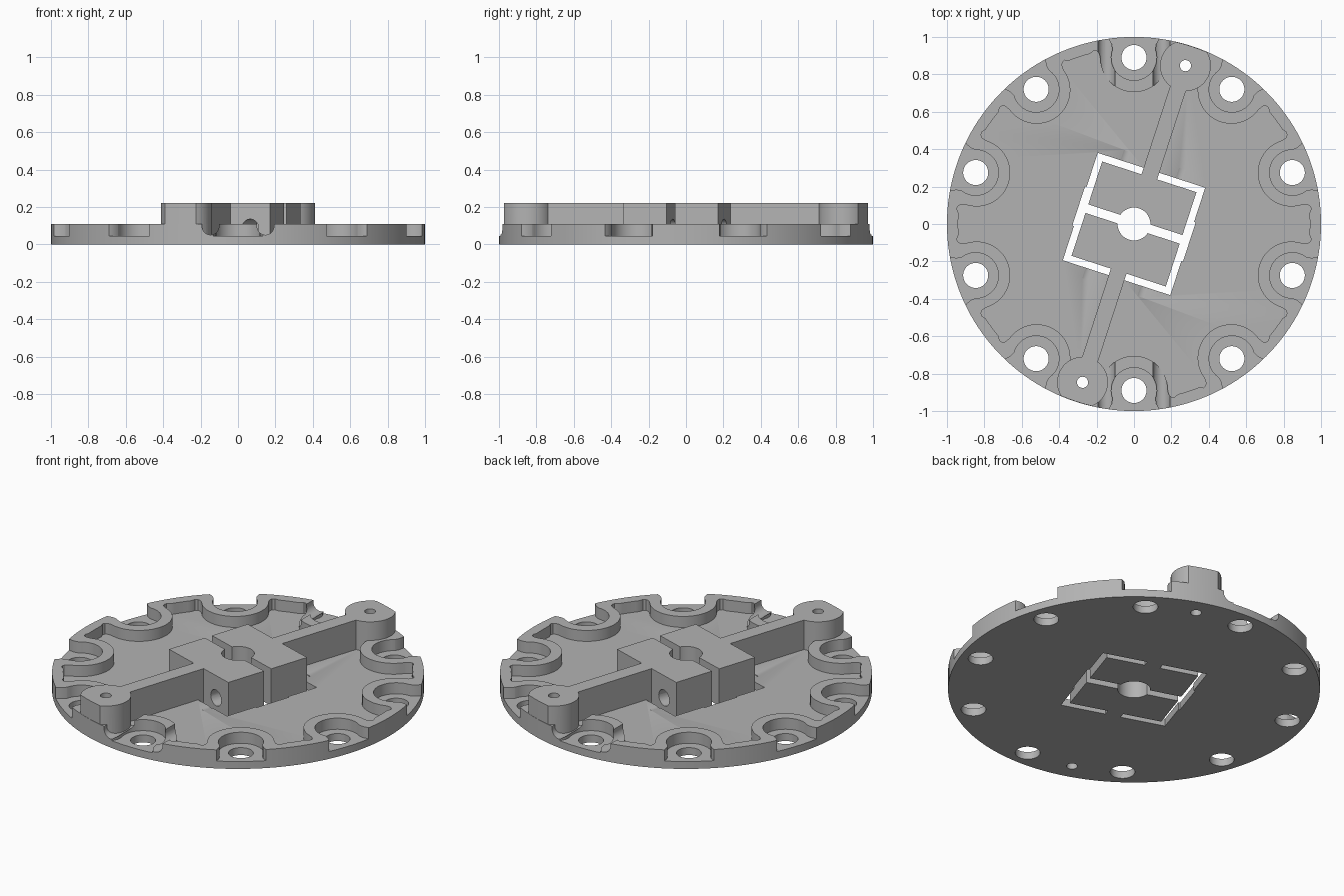
import bpy, math
from mathutils import Matrix

if "Cube" in bpy.data.objects:
    bpy.data.objects.remove(bpy.data.objects["Cube"])

FLOOR, RIM, TOP = 0.045, 0.11, 0.22
BOLT_R = 0.89
TILT = Matrix.Rotation(math.radians(-18), 4, 'Z')   # clamp is turned on the plate


def prism(name, pts, z0, z1, mat=Matrix()):
    """Extrude a counter-clockwise outline from z0 to z1."""
    n = len(pts)
    verts = [(x, y, z) for z in (z0, z1) for x, y in pts]
    faces = [list(range(n))[::-1], list(range(n, 2 * n))]
    faces += [[i, (i + 1) % n, n + (i + 1) % n, n + i] for i in range(n)]
    me = bpy.data.meshes.new(name)
    me.from_pydata(verts, [], faces)
    me.transform(mat)
    ob = bpy.data.objects.new(name, me)
    bpy.context.collection.objects.link(ob)
    return ob


def arc(cx, cy, r, a0, a1, n):
    return [(cx + r * math.cos(math.radians(a0 + (a1 - a0) * i / n)),
             cy + r * math.sin(math.radians(a0 + (a1 - a0) * i / n))) for i in range(n + 1)]


def circle(cx, cy, r, n=48):
    return arc(cx, cy, r, 0, 360, n)[:-1]


def rect(x0, x1, y0, y1):
    return [(x0, y0), (x1, y0), (x1, y1), (x0, y1)]


def spin(pts, deg):
    c, s = math.cos(math.radians(deg)), math.sin(math.radians(deg))
    return [(x * c - y * s, x * s + y * c) for x, y in pts]


def combine(target, other, op):
    """Apply one boolean and discard the second shape."""
    mod = target.modifiers.new("bool", 'BOOLEAN')
    mod.operation, mod.solver, mod.object = op, 'EXACT', other
    bpy.context.view_layer.objects.active = target
    bpy.ops.object.modifier_apply(modifier=mod.name)
    bpy.data.objects.remove(other)


def cut(target, pts, z0, z1, mat=Matrix()):
    combine(target, prism("cutter", pts, z0, z1, mat), 'DIFFERENCE')


def bar(target, pts, y0, y1, mat=Matrix()):
    """Cut an x-z outline running along y from y0 to y1."""
    lie = Matrix.Rotation(math.radians(90), 4, 'X')
    cut(target, pts, -y1, -y0, mat @ lie)


# Plate with rim-height top
plate = prism("flange_plate", circle(0, 0, 1.0, 160), 0, RIM)

# Sunken floor whose outline wraps around every bolt pocket
shoulder = [(0.90, 0.183), (0.915, 0.188), (0.925, 0.20), (0.926, 0.215)]
lobe = [(x, -y) for x, y in shoulder[::-1]]
lobe += arc(BOLT_R - 0.005, 0, 0.18, 270, 90, 24) + shoulder
outline = []
for k in range(10):
    outline += spin(lobe, 18 + 36 * k)
    outline += arc(0, 0, 0.94, 18 + 36 * k + 14.5, 18 + 36 * k + 21.5, 6)
cut(plate, outline, FLOOR, 0.2)

# Bolt pockets open to the edge
flare = [(0.935, 0.115), (0.96, 0.118), (0.98, 0.128), (1.03, 0.155)]
pocket = [(x, -y) for x, y in flare[::-1]]
pocket += arc(BOLT_R, 0, 0.122, 290, 70, 24) + flare
for k in range(10):
    cut(plate, spin(pocket[::-1], 18 + 36 * k), FLOOR - 0.001, 0.2)

# Round-bottomed grooves beside the front and back bolts
for x in (-0.147, 0.147):
    groove = arc(x, 0.096, 0.045, 180, 360, 16) + [(x + 0.045, 0.2), (x - 0.045, 0.2)]
    for y0, y1 in ((0.69, 1.1), (-1.1, -0.69)):
        bar(plate, groove, y0, y1)

# Clamp: square block, two arms and end bosses kept inside the plate edge
clamp = prism("clamp", rect(-0.265, 0.265, -0.265, 0.265), 0.02, TOP)
combine(clamp, prism("arm", rect(-0.044, 0.044, -0.85, 0.85), 0.021, TOP), 'UNION')
for s in (-1, 1):
    combine(clamp, prism("boss", circle(0, s * BOLT_R, 0.136), 0.022, TOP), 'UNION')
combine(clamp, prism("limit", circle(0, 0, 0.9985, 160), -0.1, 0.5), 'INTERSECT')
clamp.data.transform(TILT)
combine(plate, clamp, 'UNION')

# Clamp screw holes, just grazing the floor
for x in (-0.155, 0.155):
    bar(plate, circle(x, 0.088, 0.047, 32), -0.36, 0.36, TILT)

# Frame slots around the block, broken only at the arms
for s in (-1, 1):
    half = [(-0.302, 0.012), (-0.265, 0.012), (-0.265, 0.265), (-0.044, 0.265),
            (-0.044, 0.302), (-0.302, 0.302)]
    for m in (-1, 1):
        pts = [(-m * x, s * y) for x, y in half]
        cut(plate, pts if m * s < 0 else pts[::-1], -0.1, 0.5, TILT)

# Split through the middle, with wider slot ends and the centre bore
cut(plate, rect(-0.29, 0.29, -0.024, 0.024), -0.11, 0.51, TILT)
for s in (-1, 1):
    cut(plate, rect(s * 0.289 - 0.022, s * 0.289 + 0.022, -0.11, 0.11), -0.12, 0.52, TILT)
cut(plate, circle(0, 0, 0.088), -0.13, 0.53)

# Through holes: ten bolts and two boss pins
for k in range(10):
    cut(plate, spin(circle(BOLT_R, 0, 0.067, 40), 18 + 36 * k), -0.1, 0.5)
for a in (72, 252):
    cut(plate, spin(circle(BOLT_R, 0, 0.03, 24), a), -0.1, 0.5)

# Single grey finish
grey = bpy.data.materials.new("machined_grey")
grey.diffuse_color = (0.45, 0.45, 0.45, 1)
grey.use_nodes = True
grey.node_tree.nodes["Principled BSDF"].inputs["Base Color"].default_value = grey.diffuse_color
plate.data.materials.clear()
plate.data.materials.append(grey)
for p in plate.data.polygons:
    p.material_index = 0

bpy.ops.object.select_all(action='DESELECT')
plate.select_set(True)
bpy.context.view_layer.objects.active = plate
bpy.ops.object.shade_smooth_by_angle(angle=math.radians(30))
